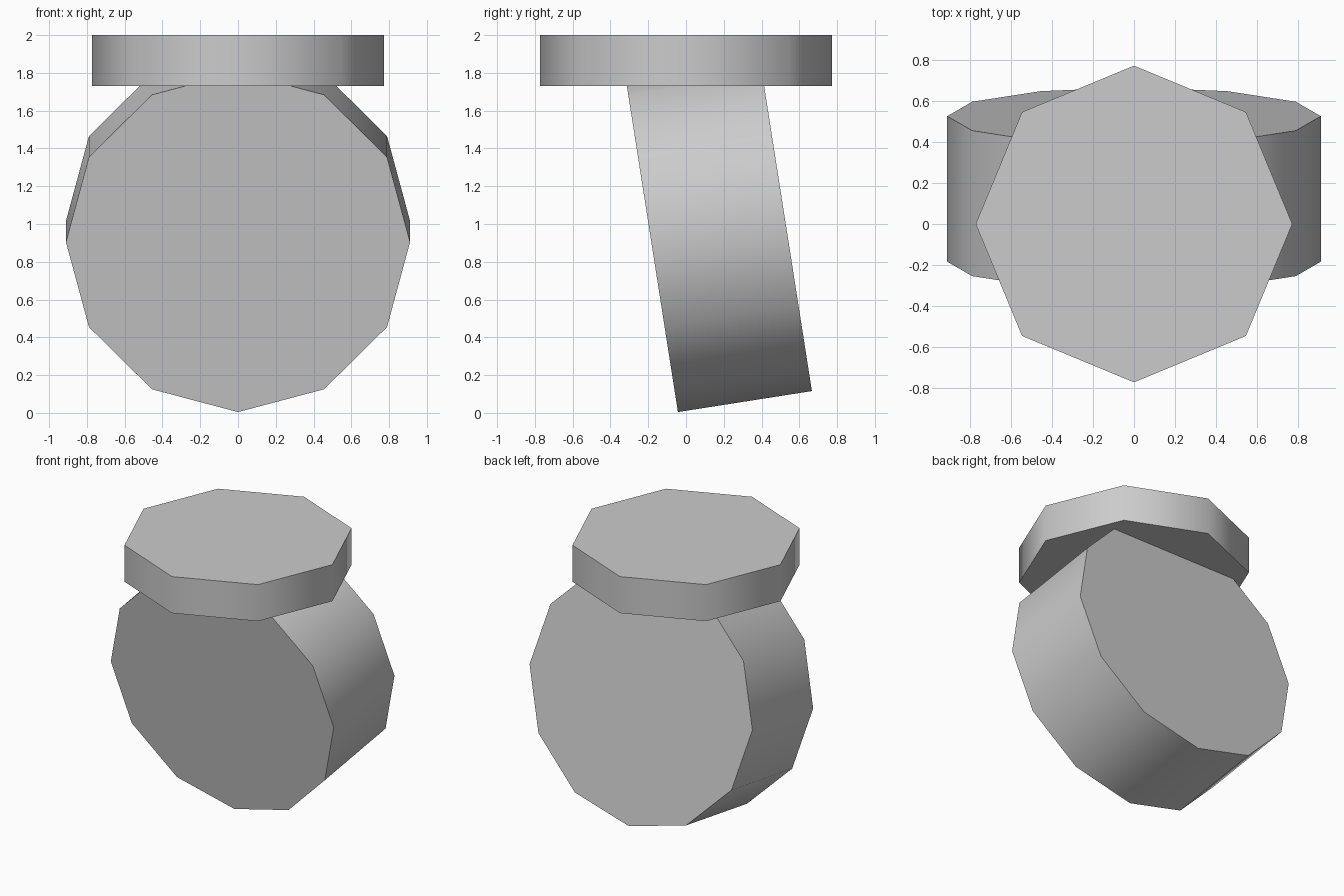
import bpy
import math

if "Cube" in bpy.data.objects:
    bpy.data.objects.remove(bpy.data.objects["Cube"])

# One plain grey for the whole model
grey = bpy.data.materials.new("light_grey")
grey.diffuse_color = (0.6, 0.6, 0.6, 1.0)
grey.use_nodes = True
grey.node_tree.nodes["Principled BSDF"].inputs["Base Color"].default_value = grey.diffuse_color


def disc(name, sides, radius, depth, location, tilt=0.0):
    """Low-poly disc with flat caps and a smooth rim."""
    bpy.ops.mesh.primitive_cylinder_add(
        vertices=sides, radius=radius, depth=depth,
        location=location, rotation=(tilt, 0, 0))
    obj = bpy.context.object
    obj.name = name
    obj.data.materials.append(grey)
    bpy.ops.object.shade_smooth_by_angle(angle=math.radians(50))
    return obj


# Twelve-sided body, standing on its rim and leaning 9 degrees forward
disc("body", 12, 0.911, 0.718, (0, 0.171, 0.96), math.radians(-81.1))

# Eight-sided flat cap on top
disc("cap", 8, 0.772, 0.27, (0, 0, 1.865))
